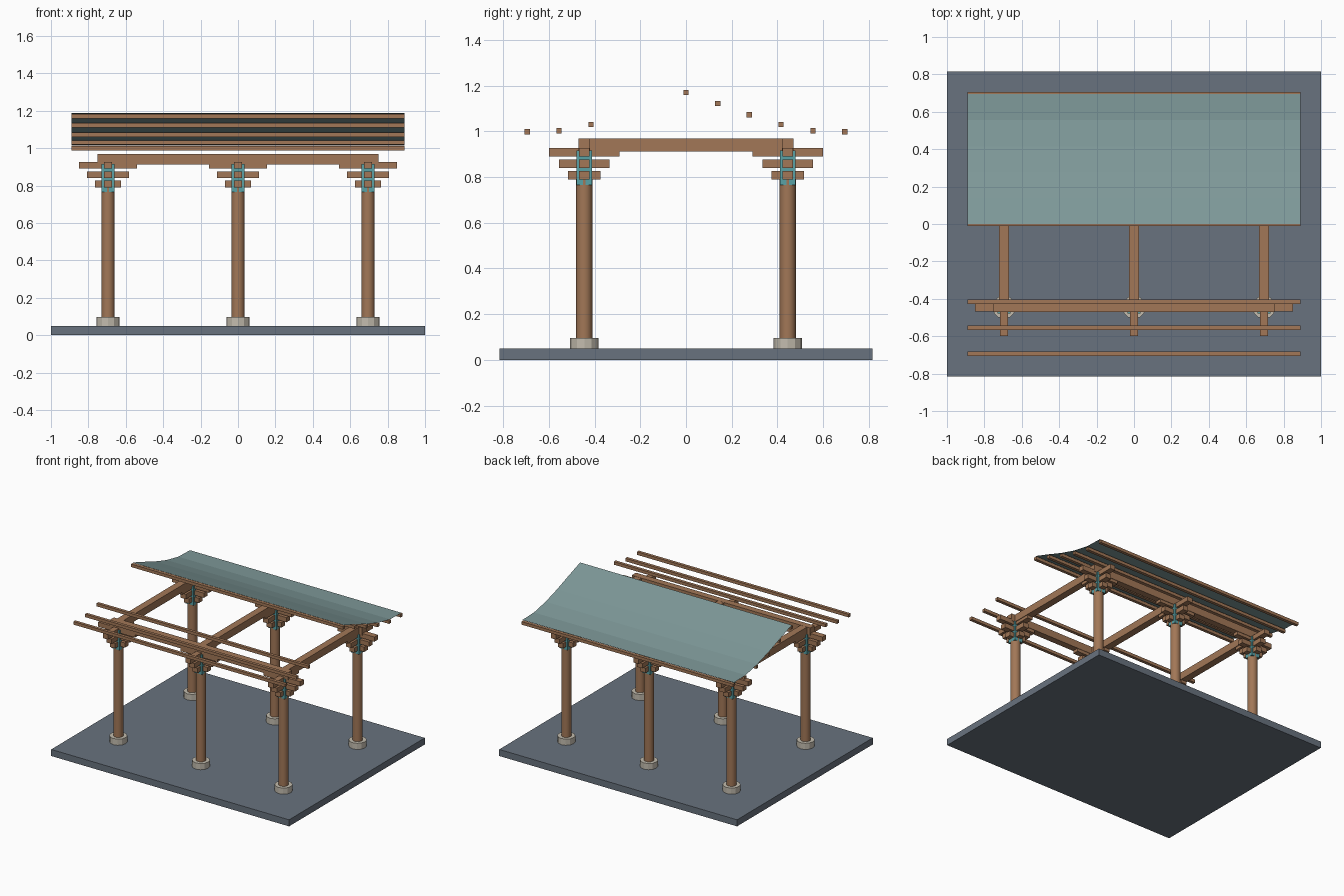
import bpy
import bmesh
import math

old = bpy.data.objects.get("Cube")
if old:
    bpy.data.objects.remove(old, do_unlink=True)


def material(name, rgb):
    m = bpy.data.materials.new(name)
    m.use_nodes = True
    color = (*rgb, 1)
    m.diffuse_color = color
    m.node_tree.nodes["Principled BSDF"].inputs["Base Color"].default_value = color
    return m


slate = material("slate grey", (0.14, 0.17, 0.21))
wood = material("brown wood", (0.36, 0.185, 0.095))
stone = material("pale stone", (0.54, 0.50, 0.42))
teal = material("bright teal", (0.10, 0.36, 0.38))
tile = material("grey green roof", (0.21, 0.32, 0.32))


def finish(name, bm, mat):
    mesh = bpy.data.meshes.new(name)
    bm.to_mesh(mesh)
    bm.free()
    mesh.materials.append(mat)
    ob = bpy.data.objects.new(name, mesh)
    bpy.context.collection.objects.link(ob)
    return ob


def box(name, center, size, mat):
    bm = bmesh.new()
    bmesh.ops.create_cube(bm, size=1)
    bmesh.ops.scale(bm, vec=size, verts=bm.verts)
    bmesh.ops.translate(bm, vec=center, verts=bm.verts)
    return finish(name, bm, mat)


def post(name, x, y, bottom, top, radius, sides, mat, smooth):
    bm = bmesh.new()
    bmesh.ops.create_cone(bm, cap_ends=True, segments=sides, radius1=radius,
                          radius2=radius, depth=top - bottom)
    bmesh.ops.translate(bm, vec=(x, y, (top + bottom) / 2), verts=bm.verts)
    ob = finish(name, bm, mat)
    if smooth:
        bpy.ops.object.select_all(action="DESELECT")
        ob.select_set(True)
        bpy.context.view_layer.objects.active = ob
        bpy.ops.object.shade_smooth_by_angle(angle=math.radians(35))


COLUMN_X = (-0.695, 0, 0.695)
COLUMN_Y = 0.445

# Ground slab
box("floor_slab", (0, 0, 0.025), (2, 1.63, 0.05), slate)

# Columns with stone feet, painted cores and stacked crossing bracket arms
for x in COLUMN_X:
    for y in (-COLUMN_Y, COLUMN_Y):
        post("column_foot", x, y, 0.05, 0.097, 0.062, 12, stone, False)
        post("column", x, y, 0.097, 0.79, 0.035, 16, wood, True)
        box("bracket_core", (x, y, 0.84), (0.068, 0.068, 0.15), teal)
        for z, length in ((0.808, 0.14), (0.858, 0.222), (0.908, 0.31)):
            box("bracket_arm_long", (x, y, z), (length, 0.044, 0.036), wood)
            box("bracket_arm_cross", (x, y, z), (0.044, length, 0.036), wood)

# Beams on top of the brackets
for y in (-COLUMN_Y, COLUMN_Y):
    box("long_beam", (0, y, 0.941), (1.5, 0.05, 0.056), wood)
for x in COLUMN_X:
    box("cross_beam", (x, 0, 0.94), (0.054, 0.938, 0.056), wood)

# Purlins follow the sagging roof curve; the front keeps only the lower three
CURVE = ((0, 1.17), (0.139, 1.122), (0.277, 1.072),
         (0.415, 1.03), (0.555, 1.002), (0.694, 0.998))
for i, (y, z) in enumerate(CURVE):
    box("back_purlin", (0, y, z), (1.78, 0.023, 0.023), wood)
    if i > 2:
        box("front_purlin", (0, -y, z), (1.78, 0.023, 0.023), wood)

# Thin curved roof sheet over the back half
bm = bmesh.new()
rows = [[bm.verts.new((x, y, z + 0.019)) for x in (-0.89, 0.89)] for y, z in CURVE]
for a, b in zip(rows, rows[1:]):
    bm.faces.new((a[0], a[1], b[1], b[0]))
finish("roof_sheet", bm, tile)
